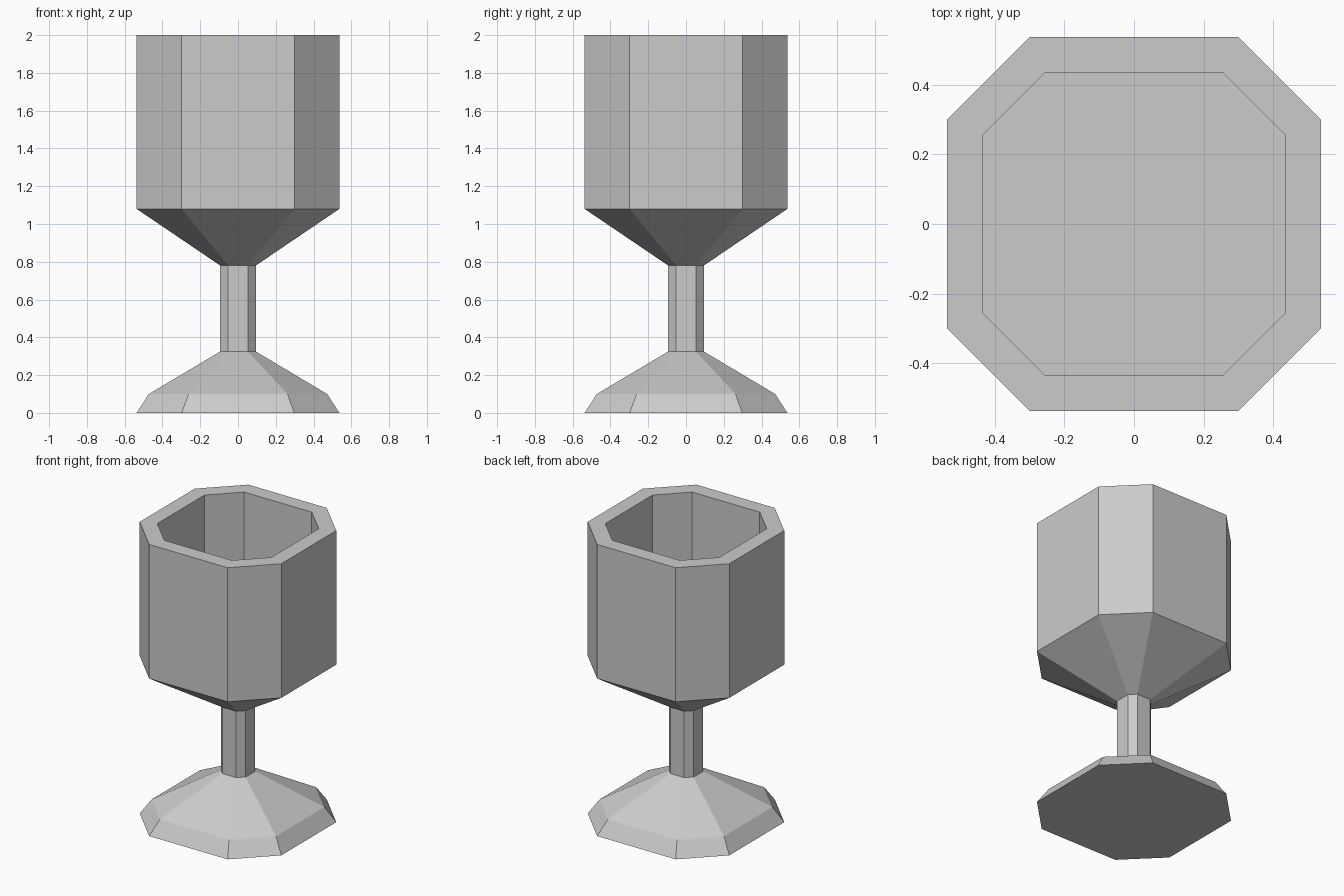
import bpy
import bmesh

if "Cube" in bpy.data.objects:
    bpy.data.objects.remove(bpy.data.objects["Cube"])


def octagon(bm, half, corner, z):
    """Ring of a square with cut corners: half width and half length of the long sides."""
    h, c = half, corner
    pts = [(c, -h), (h, -c), (h, c), (c, h), (-c, h), (-h, c), (-h, -c), (-c, -h)]
    return [bm.verts.new((x, y, z)) for x, y in pts]


def loft(name, sections):
    """Join octagonal sections in order and cap both ends."""
    bm = bmesh.new()
    rings = [octagon(bm, *s) for s in sections]
    for a, b in zip(rings, rings[1:]):
        for i in range(8):
            j = (i + 1) % 8
            bm.faces.new((a[i], a[j], b[j], b[i]))
    bm.faces.new(rings[0][::-1])
    bm.faces.new(rings[-1])
    bmesh.ops.recalc_face_normals(bm, faces=bm.faces[:])
    mesh = bpy.data.meshes.new(name)
    bm.to_mesh(mesh)
    bm.free()
    obj = bpy.data.objects.new(name, mesh)
    bpy.context.collection.objects.link(obj)
    return obj


# Goblet: foot, stem, flared bowl, rim, then down the inside to a flat floor
loft("goblet", [
    (0.537, 0.298, 0.0),
    (0.472, 0.262, 0.10),
    (0.094, 0.052, 0.325),
    (0.094, 0.052, 0.78),
    (0.537, 0.298, 1.08),
    (0.537, 0.298, 2.0),
    (0.433, 0.256, 2.0),
    (0.433, 0.256, 1.12),
])
